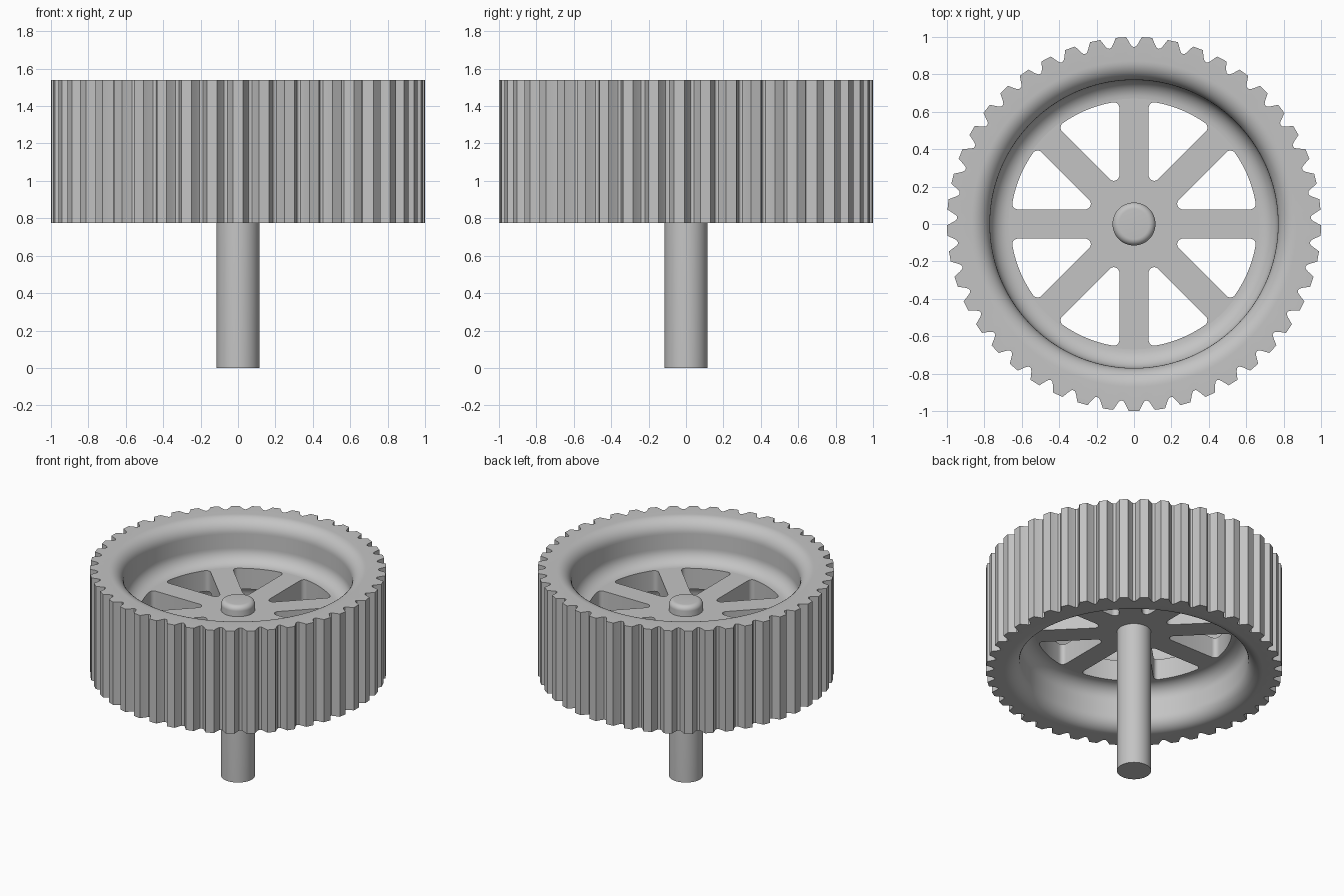
import bpy, bmesh
from math import sin, cos, radians, asin, degrees, tau

cube = bpy.data.objects.get("Cube")
if cube:
    bpy.data.objects.remove(cube, do_unlink=True)

grey = bpy.data.materials.new("plain grey")
grey.use_nodes = True
colour = (0.55, 0.55, 0.55, 1)
grey.diffuse_color = colour
grey.node_tree.nodes["Principled BSDF"].inputs["Base Color"].default_value = colour

TOP, BOTTOM = 1.54, 0.775
MID = (TOP + BOTTOM) / 2
WEB_HALF = 0.077
WEB_R = 0.67
WALL_R = 0.77
AXLE_R = 0.115
TEETH = 45


def polar(r, deg, cx=0.0, cy=0.0):
    return cx + r * cos(radians(deg)), cy + r * sin(radians(deg))


def arc(cx, cy, r, start, end, steps):
    return [polar(r, start + (end - start) * i / steps, cx, cy) for i in range(steps + 1)]


def finish(obj):
    obj.data.materials.clear()
    obj.data.materials.append(grey)
    bpy.ops.object.select_all(action="DESELECT")
    obj.select_set(True)
    bpy.context.view_layer.objects.active = obj
    bpy.ops.object.shade_smooth_by_angle(angle=radians(30))


def object_from_rings(name, rings, caps=False):
    """Skin a stack of equal rings of points."""
    bm = bmesh.new()
    loops = [[bm.verts.new(p) for p in ring] for ring in rings]
    n = len(loops[0])
    for a, b in zip(loops, loops[1:]):
        for i in range(n):
            j = (i + 1) % n
            bm.faces.new((a[i], a[j], b[j], b[i]))
    if caps:
        bm.faces.new(loops[0][::-1])
        bm.faces.new(loops[-1])
    mesh = bpy.data.meshes.new(name)
    bm.to_mesh(mesh)
    bm.free()
    obj = bpy.data.objects.new(name, mesh)
    bpy.context.collection.objects.link(obj)
    finish(obj)


# Toothed outline: (angle from tooth centre, radius)
half_tooth = [(1.6, 1.0), (2.8, 0.962), (3.4, 0.949)]
tooth = [(-a, r) for a, r in reversed(half_tooth)] + [(0, 0.9996)] + half_tooth + [(4, 0.946)]
outline = [(-90 + 360 / TEETH * k + a, r) for k in range(TEETH) for a, r in tooth]


def toothed_ring(z):
    return [(*polar(r, a), z) for a, r in outline]


def round_ring(r, z):
    return [(*polar(r, a), z) for a, _ in outline]


# Rim: teeth outside, rounded lip, straight wall and cove inside
FILLET = 0.1
lip = arc(WALL_R + FILLET, TOP - FILLET, FILLET, 90, 180, 10)
cove = arc(WALL_R - FILLET, MID + WEB_HALF + FILLET, FILLET, 0, -90, 10)
upper = lip + cove
lower = [(r, 2 * MID - z) for r, z in upper]
rim = [round_ring(r, z) for r, z in reversed(lower)]
rim += [toothed_ring(BOTTOM), toothed_ring(TOP)]
rim += [round_ring(r, z) for r, z in upper]
object_from_rings("toothed_rim", rim)

# Spoked web: disc with eight rounded windows
SPOKE_HALF, HOLE_R, CORNER = 0.078, 0.66, 0.03
inset = SPOKE_HALF + CORNER
outer_r = HOLE_R - CORNER
swing = 22.5 - degrees(asin(inset / outer_r))
window = arc(inset / sin(radians(22.5)), 0, CORNER, 112.5, 247.5, 8)
window += arc(*polar(outer_r, -swing), CORNER, -112.5, -swing, 6)
window += arc(0, 0, HOLE_R, -swing, swing, 16)[1:-1]
window += arc(*polar(outer_r, swing), CORNER, swing, 112.5, 6)

curve = bpy.data.curves.new("spoked_web", "CURVE")
curve.dimensions = "2D"
curve.fill_mode = "BOTH"
curve.extrude = WEB_HALF


def add_outline(points):
    spline = curve.splines.new("POLY")
    spline.points.add(len(points) - 1)
    for point, (x, y) in zip(spline.points, points):
        point.co = (x, y, 0, 1)
    spline.use_cyclic_u = True


add_outline([polar(WEB_R, a) for a, _ in outline])
for k in range(8):
    c, s = cos(tau * (k + 0.5) / 8), sin(tau * (k + 0.5) / 8)
    add_outline([(x * c - y * s, x * s + y * c) for x, y in window])
web = bpy.data.objects.new("spoked_web", curve)
bpy.context.collection.objects.link(web)
web.location.z = MID
bpy.ops.object.select_all(action="DESELECT")
web.select_set(True)
bpy.context.view_layer.objects.active = web
bpy.ops.object.convert(target="MESH")
finish(bpy.context.view_layer.objects.active)

# Axle: plain shaft with a rounded upper end
AXLE_TOP, ROUND = 1.31, 0.035
profile = [(AXLE_R, 0)] + arc(AXLE_R - ROUND, AXLE_TOP - ROUND, ROUND, 0, 90, 8)
axle = [[(*polar(r, a * 5), z) for a in range(72)] for r, z in profile]
object_from_rings("axle", axle, caps=True)
